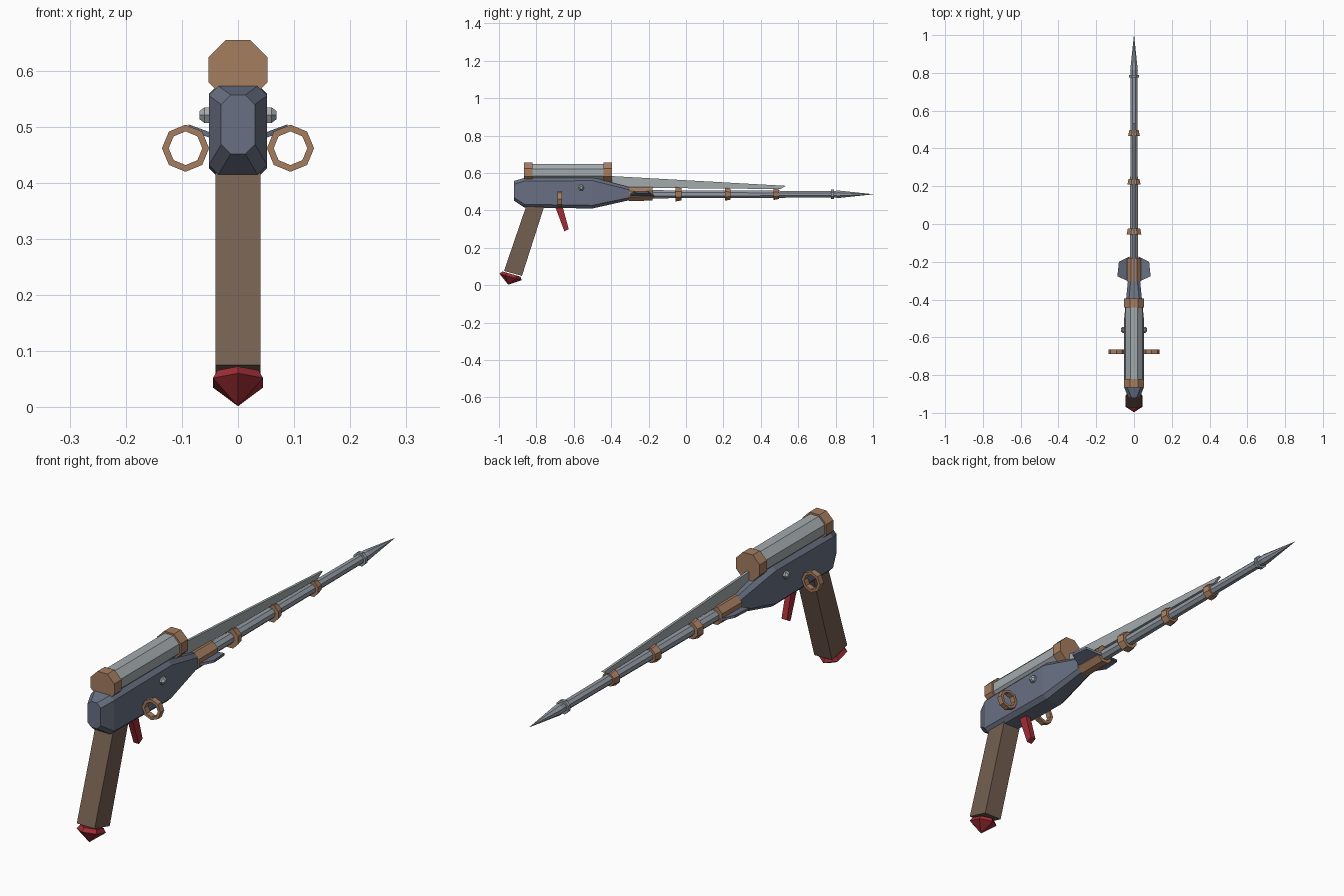
import bpy, bmesh, math
from mathutils import Vector

if "Cube" in bpy.data.objects:
    bpy.data.objects.remove(bpy.data.objects["Cube"])


def material(name, r, g, b):
    m = bpy.data.materials.new(name)
    lin = [((c / 255 + 0.055) / 1.055) ** 2.4 for c in (r, g, b)]
    m.diffuse_color = (*lin, 1)
    m.use_nodes = True
    m.node_tree.nodes["Principled BSDF"].inputs["Base Color"].default_value = m.diffuse_color
    return m


BRASS = material("copper brass", 166, 125, 96)
SLATE = material("slate blue", 104, 112, 130)
WOOD = material("dark wood", 116, 95, 80)
RED = material("deep red", 160, 45, 53)
PALE = material("pale steel", 164, 171, 174)
STEEL = material("barrel steel", 148, 155, 164)


def loft(name, rings, mat, closed=False):
    """Skin rings of points; cap the ends, or join last to first when closed."""
    bm = bmesh.new()
    vs = [[bm.verts.new(p) for p in ring] for ring in rings]
    n = len(rings[0])
    pairs = list(zip(vs, vs[1:])) + ([(vs[-1], vs[0])] if closed else [])
    for a, b in pairs:
        for i in range(n):
            j = (i + 1) % n
            bm.faces.new((a[i], a[j], b[j], b[i]))
    if not closed:
        bm.faces.new(vs[0])
        bm.faces.new(vs[-1])
    bmesh.ops.remove_doubles(bm, verts=bm.verts, dist=1e-5)
    bmesh.ops.recalc_face_normals(bm, faces=bm.faces)
    me = bpy.data.meshes.new(name)
    bm.to_mesh(me)
    bm.free()
    me.materials.append(mat)
    ob = bpy.data.objects.new(name, me)
    bpy.context.collection.objects.link(ob)
    return ob


def turned(name, profile, z, mat, n=8):
    """Faceted solid along y from (y, apothem) pairs, flat side up."""
    k = 1 / math.cos(math.pi / n)
    rings = []
    for y, r in profile:
        angles = [(i + 0.5) * 2 * math.pi / n for i in range(n)]
        rings.append([(r * k * math.cos(a), y, z + r * k * math.sin(a)) for a in angles])
    return loft(name, rings, mat)


def slab(name, outline, half, mat):
    """Side outline (y, z) extruded symmetrically across x."""
    return loft(name, [[(x, y, z) for y, z in outline] for x in (-half, half)], mat)


# Receiver body: chamfered sections (y, half width, z low, z high, chamfer)
body = []
for y, h, lo, hi, c in ((-0.92, 0.03, 0.452, 0.557, 0.017), (-0.865, 0.052, 0.415, 0.573, 0.017),
                        (-0.5, 0.052, 0.41, 0.576, 0.017), (-0.30, 0.032, 0.455, 0.523, 0.014)):
    body.append([(h, y, lo + c), (h, y, hi - c), (h - c, y, hi), (c - h, y, hi),
                 (-h, y, hi - c), (-h, y, lo + c), (c - h, y, lo), (h - c, y, lo)])
loft("receiver_body", body, SLATE)

# Grip
slab("grip", [(-0.973, 0.076), (-0.877, 0.05), (-0.752, 0.44), (-0.845, 0.45)], 0.04, WOOD)

# Pommel gem: tilted hexagonal cut stone
tilt = math.radians(16)
along = Vector((0, math.cos(tilt), -math.sin(tilt)))
up = Vector((0, math.sin(tilt), math.cos(tilt)))
centre = Vector((0, -0.938, 0.044))
gem = []
for r, h in ((0.0005, -0.043), (0.0515, 0), (0.042, 0.016)):
    gem.append([centre + Vector((r * math.sin(a), 0, 0)) + along * 1.2 * r * math.cos(a) + up * h
                for a in (i * math.pi / 3 for i in range(6))])
loft("pommel_gem", gem, RED)

# Trigger
slab("trigger", [(-0.70, 0.42), (-0.66, 0.42), (-0.627, 0.30), (-0.65, 0.287)], 0.012, RED)

# Gas tank with end caps
turned("tank", [(-0.84, 0.046), (-0.42, 0.046)], 0.602, PALE)
for name, y in (("rear_tank_cap", -0.866), ("front_tank_cap", -0.441)):
    turned(name, [(y, 0.053), (y + 0.046, 0.053)], 0.602, BRASS)

# Top blade
slab("top_blade", [(-0.45, 0.586), (-0.395, 0.583), (0.535, 0.531), (0.505, 0.514), (-0.45, 0.522)], 0.005, PALE)

# Barrel, collar, bands and spike
Z = 0.486
turned("barrel", [(-0.25, 0.022), (0.80, 0.0175)], Z, STEEL)
turned("barrel_collar", [(-0.305, 0.038), (-0.18, 0.036)], 0.488, BRASS)
for i, (y, r) in enumerate(((-0.055, 0.039), (0.208, 0.035), (0.467, 0.031))):
    turned(f"barrel_band_{i + 1}", [(y, r), (y + 0.03, r - 0.006)], Z, BRASS)
turned("muzzle_ring", [(0.776, 0.026), (0.79, 0.026)], Z, STEEL)
turned("spike", [(0.79, 0.017), (0.815, 0.020), (1.0, 0.0005)], Z, STEEL)

for side, s in (("right", 1), ("left", -1)):
    # Side wings beside the collar, rising outwards
    outline = [(0.025, -0.305), (0.088, -0.277), (0.080, -0.20), (0.025, -0.172)]
    loft(f"{side}_wing", [[(s * x, y, 0.467 + 0.37 * x + dz) for x, y in outline]
                          for dz in (-0.005, 0.005)], SLATE)

    # Octagonal side rings
    ring = []
    for i in range(8):
        a = i * math.pi / 4
        ring.append([(s * 0.0935 + r * math.cos(a), y, 0.462 + r * math.sin(a))
                     for r, y in ((0.030, -0.688), (0.042, -0.688), (0.042, -0.664), (0.030, -0.664))])
    loft(f"{side}_side_ring", ring, BRASS, closed=True)

    # Hexagonal bolts on the body sides
    bolt = []
    for x, r in ((0.045, 0.016), (0.060, 0.016), (0.069, 0.008)):
        bolt.append([(s * x, -0.56 + r * math.cos(a), 0.521 + r * math.sin(a))
                     for a in (i * math.pi / 3 for i in range(6))])
    loft(f"{side}_bolt", bolt, PALE)
